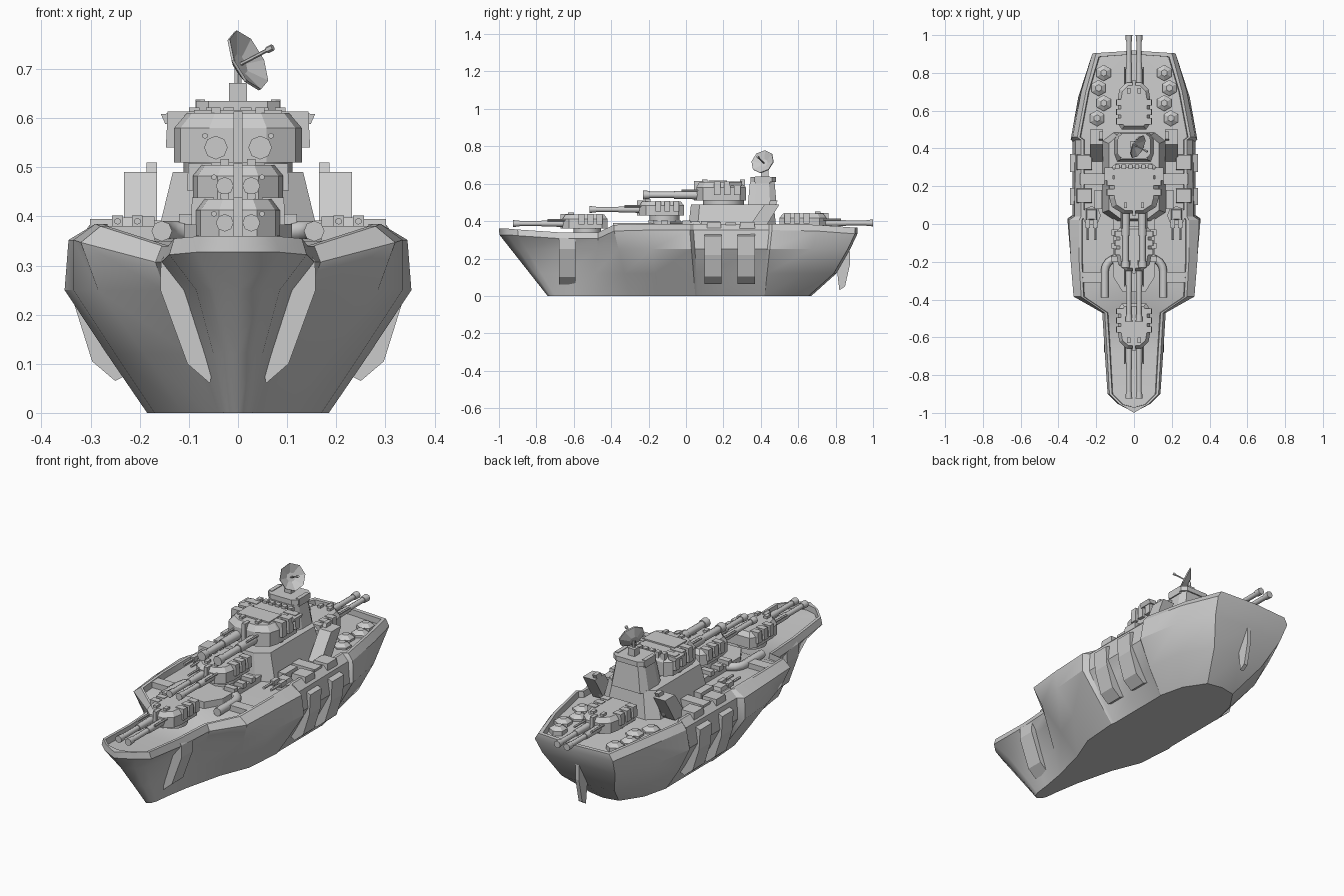
import bpy, bmesh, math
from mathutils import Vector, Matrix

if "Cube" in bpy.data.objects:
    bpy.data.objects.remove(bpy.data.objects["Cube"])


def finish(bm, name, mirror=False, smooth=None):
    bmesh.ops.remove_doubles(bm, verts=bm.verts, dist=1e-5)
    bmesh.ops.recalc_face_normals(bm, faces=bm.faces)
    me = bpy.data.meshes.new(name)
    bm.to_mesh(me)
    bm.free()
    ob = bpy.data.objects.new(name, me)
    bpy.context.collection.objects.link(ob)
    if smooth:
        bpy.ops.object.select_all(action='DESELECT')
        ob.select_set(True)
        bpy.context.view_layer.objects.active = ob
        bpy.ops.object.shade_smooth_by_angle(angle=math.radians(smooth))
    if mirror:
        ob.modifiers.new("mirror", 'MIRROR').use_clip = True
    return ob


def prism(name, poly, a, b, axis='z', top=(1, 1), mirror=False):
    """Extrude a 2D outline along an axis, optionally scaling the far end."""
    put = {'z': lambda u, v, w: (u, v, w), 'y': lambda u, v, w: (u, w, v),
           'x': lambda u, v, w: (w, u, v)}[axis]
    cu = sum(p[0] for p in poly) / len(poly)
    cv = sum(p[1] for p in poly) / len(poly)
    bm = bmesh.new()
    lo = [bm.verts.new(put(u, v, a)) for u, v in poly]
    hi = [bm.verts.new(put(cu + (u - cu) * top[0], cv + (v - cv) * top[1], b)) for u, v in poly]
    n = len(poly)
    bm.faces.new(lo)
    bm.faces.new(hi)
    for i in range(n):
        bm.faces.new((lo[i], lo[(i + 1) % n], hi[(i + 1) % n], hi[i]))
    return finish(bm, name, mirror)


def box(name, x0, x1, y0, y1, z0, z1, mirror=False, top=(1, 1)):
    return prism(name, [(x0, y0), (x1, y0), (x1, y1), (x0, y1)], z0, z1, top=top, mirror=mirror)


def rod(name, p, q, r, r2=None, n=8, mirror=False):
    p, q = Vector(p), Vector(q)
    rot = (q - p).to_track_quat('Z', 'Y').to_matrix().to_4x4()
    bm = bmesh.new()
    bmesh.ops.create_cone(bm, cap_ends=True, segments=n, radius1=r, radius2=r if r2 is None else r2,
                          depth=(q - p).length, matrix=Matrix.Translation((p + q) / 2) @ rot)
    return finish(bm, name, mirror, 50 if n > 6 else None)


def sym(half):
    return half + [(-x, y) for x, y in reversed(half)]


# Hull: y at keel, y at rim, half widths at keel / lower / chine / upper / rim, rim height
stations = [
    (-.74, -1.0, 0, 0, 0, 0, 0, .36),
    (-.725, -.955, .02, .03, .05, .085, .075, .36),
    (-.70, -.90, .03, .05, .085, .14, .13, .355),
    (-.62, -.68, .04, .075, .112, .155, .142, .34),
    (-.50, -.47, .06, .10, .15, .168, .155, .34),
    (-.30, -.385, .11, .19, .285, .32, .28, .38),
    (-.15, -.2, .17, .25, .335, .335, .29, .385),
    (.05, .02, .185, .267, .353, .345, .29, .385),
    (.065, .04, .18, .255, .325, .315, .28, .385),
    (.41, .445, .18, .255, .325, .31, .28, .385),
    (.42, .46, .182, .265, .335, .325, .30, .385),
    (.55, .70, .15, .24, .295, .28, .255, .38),
    (.655, .905, .08, .15, .205, .22, .20, .365),
    (.67, .918, 0, 0, 0, 0, 0, .365)]
bm = bmesh.new()
rows = []
for k, (y0, y1, x0, x1, x2, x3, xr, zr) in enumerate(stations):
    inner = .03 if k == 0 else -.02 if k >= len(stations) - 2 else 0
    pts = [(0, 0, 0), (x0, 0, 0), (x1, .12, 0), (x2, .25, 0), (x3, zr - .033, 0), (xr, zr, 0),
           (max(xr - .014, 0), zr, inner), (max(xr - .018, 0), zr - .03, inner), (0, zr - .03, inner)]
    row = []
    for x, z, dy in pts:
        t = min(z / (zr - .03), 1)
        row.append(bm.verts.new((x, y0 + (y1 - y0) * (t if y0 < .5 else t ** .6) + dy, z)))
    rows.append(row)
for a, b in zip(rows, rows[1:]):
    for i in range(len(a) - 1):
        bm.faces.new((a[i], a[i + 1], b[i + 1], b[i]))
bmesh.ops.dissolve_degenerate(bm, dist=1e-5, edges=bm.edges)
finish(bm, "hull", True, 28)

# Hull armour plates, bow fins and rudder
for y0, y1 in ((.10, .19), (.275, .37)):
    prism("side_armour", [(.22, .08), (.25, .065), (.297, .105), (.333, .22), (.338, .32), (.30, .335), (.27, .2)],
          y0, y1, 'y', mirror=True)
    box("deck_armour", .22, .305, y0 + .01, y1, .34, .395, True, (.9, .9))
prism("bow_fin", [(.15, .32), (.157, .31), (.158, .25), (.103, .1), (.057, .06), (.05, .1), (.1, .28)],
      -.68, -.59, 'y', mirror=True)
prism("rudder", [(.82, .03), (.85, .05), (.877, .17), (.875, .26), (.80, .2)], -.01, .01, 'x')


# Gun turret pointing from y back to y front
def turret(name, yf, yb, hw, z0, z1, zb, muzzle, bx, r):
    s = 1 if yb > yf else -1
    ln = abs(yb - yf)
    h = z1 - z0
    Y = lambda d: yf + s * d
    plan = sym([(hw * .45, Y(0)), (hw * .9, Y(.035)), (hw, Y(.08)), (hw, Y(ln - .03)), (hw * .75, Y(ln))])
    prism(name + "_body", plan, z0, z0 + h * .7)
    prism(name + "_roof", plan, z0 + h * .7, z1, top=(.8, .86))
    rod(name + "_ring", (0, Y(ln * .55), z0 - .03), (0, Y(ln * .55), z0), hw * .85, n=12)
    for i in range(3):
        d = ln * (.36 + .2 * i)
        box(name + "_rib", hw * .55, hw * 1.13, Y(d), Y(d + ln * .13), z0 + h * .3, z1 + .003, True, (.9, 1))
    box(name + "_mantlet", -.009, .009, Y(-.012), Y(.03), z0, z1 + .004)
    box(name + "_sight", bx - .009, bx + .009, Y(.03), Y(.06), z1 - .01, z1 + .012, True)
    m = muzzle
    L = abs(yf - m)
    rod(name + "_barrel", (bx, Y(.05), zb), (bx, m, zb), r * .72, mirror=True)
    rod(name + "_sleeve", (bx, Y(.03), zb), (bx, Y(-L * .42), zb), r, r * .9, mirror=True)
    rod(name + "_muzzle", (bx, m + s * .035, zb), (bx, m, zb), r * .9, r, mirror=True)
    rod(name + "_machine_gun", (bx + .022, Y(.03), zb + r), (bx + .022, Y(-.08), zb + r), .006, n=6, mirror=True)


turret("front_turret", -.66, -.42, .085, .36, .435, .387, -.925, .027, .018)
turret("second_turret", -.25, -.01, .092, .43, .505, .462, -.515, .027, .018)
turret("main_turret", .055, .32, .13, .51, .61, .54, -.23, .045, .024)
turret("rear_turret", .75, .50, .085, .365, .44, .39, 1.0, .027, .018)

# Turret supports
prism("forward_deck", sym([(.06, -.36), (.11, -.28), (.11, .06)]), .345, .385)
rod("second_barbette", (0, -.11, .38), (0, -.11, .43), .075, n=12)
for i in range(3):
    box("vent_slat", .06, .12, -.2 + .07 * i, -.17 + .07 * i, .38, .405, True)

# Main turret roof details
prism("roof_flap", [(.11, .612), (.157, .608), (.148, .588), (.11, .592)], .23, .30, 'y', mirror=True)
box("roof_panel", -.09, .09, .12, .22, .605, .617)
for i in range(6):
    box("roof_block", -.1 + .035 * i, -.078 + .035 * i, .29, .315, .59, .622)

# Superstructure and tower
prism("superstructure", sym([(.09, .01), (.168, .06), (.168, .44), (.11, .485)]), .345, .49, top=(.79, .93))
prism("tower", sym([(.09, .33), (.105, .37), (.105, .45), (.08, .485)]), .48, .61, top=(.75, .85))
prism("tower_cap", sym([(.06, .345), (.086, .365), (.086, .46), (.06, .48)]), .61, .635)
for x in (-.087, .067):
    box("cap_rail", x, x + .02, .37, .45, .6, .638)

# Leaning exhaust pillars beside the tower
prism("exhaust", [(.33, .36), (.42, .36), (.50, .49), (.42, .49)], .165, .232, 'x', mirror=True)
prism("exhaust_fin", [(.40, .37), (.43, .37), (.49, .51), (.45, .51)], .165, .186, 'x', mirror=True)
box("side_walkway", .14, .285, .21, .268, .35, .392, True)
box("side_locker", .17, .21, .08, .18, .35, .40, True)

# Radar
box("radar_post", -.018, .018, .40, .44, .635, .672)
rod("radar_mast", (0, .42, .67), (0, .42, .705), .008, n=6)
axis = Vector((.80, -.42, .42)).normalized()
centre = Vector((.0, .42, .707))
rot = axis.to_track_quat('Z', 'Y')
bm = bmesh.new()
rings = []
for r, h in ((.022, 0), (.066, .022), (.066, .028), (.022, .008)):
    rings.append([bm.verts.new(centre + rot @ Vector((r * math.cos(i * math.pi / 4), r * math.sin(i * math.pi / 4), h)))
                  for i in range(8)])
for a, b in zip(rings, rings[1:]):
    for i in range(8):
        bm.faces.new((a[i], a[(i + 1) % 8], b[(i + 1) % 8], b[i]))
bm.faces.new(rings[0])
bm.faces.new(rings[-1])
finish(bm, "radar_dish")
feed = centre + axis * .082
rod("radar_feed", centre, feed, .004, n=6)
rod("radar_feed_tip", feed - axis * .008, feed + axis * .006, .007, n=6)

# Missile hatches on the stern deck
for x, y in ((.16, .80), (.187, .72), (.16, .64), (.195, .56)):
    rod("hatch_base", (x, y, .335), (x, y, .362), .043, n=6, mirror=True)
    rod("hatch_dome", (x, y, .362), (x, y, .378), .043, .018, n=6, mirror=True)

# Small deck guns
rod("deck_gun_base", (.225, .045, .35), (.225, .045, .38), .05, n=8, mirror=True)
box("deck_gun_body", .195, .255, .02, .08, .375, .398, True, (.8, .8))
for x in (.205, .245):
    rod("deck_gun_barrel", (x, .03, .39), (x, -.085, .39), .007, n=6, mirror=True)
    box("deck_gun_breech", x - .011, x + .011, -.02, .025, .378, .402, True)

# Bent air pipes
arc = [(.155, -.39)] + [(.085 + .07 * math.cos(t * math.pi / 8), -.25 + .07 * math.sin(t * math.pi / 8))
                        for t in range(5)] + [(.05, -.18)]
cu = bpy.data.curves.new("air_pipe", 'CURVE')
cu.dimensions = '3D'
cu.bevel_depth, cu.bevel_resolution, cu.use_fill_caps = .021, 2, True
for side in (-1, 1):
    sp = cu.splines.new('POLY')
    sp.points.add(len(arc) - 1)
    for p, (x, y) in zip(sp.points, arc):
        p.co = (side * x, y, .37, 1)
bpy.context.collection.objects.link(bpy.data.objects.new("air_pipe", cu))
box("deck_bar", .17, .275, -.31, -.255, .34, .38, True)
